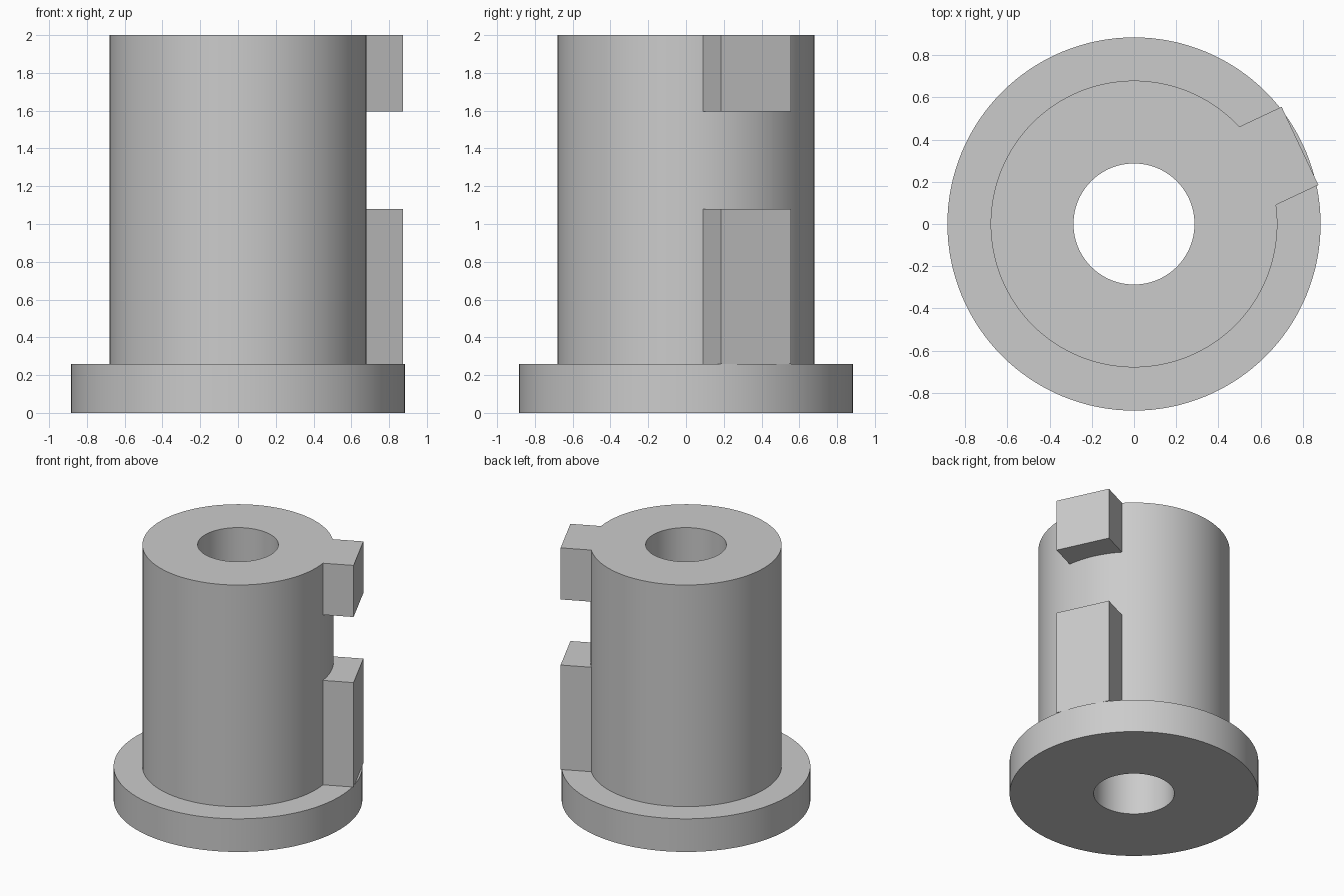
import bpy
import bmesh
from math import cos, sin, pi, radians
from mathutils import Matrix

old = bpy.data.objects.get("Cube")
if old:
    bpy.data.objects.remove(old, do_unlink=True)

# Single plain metal colour
metal = bpy.data.materials.new("plain grey")
metal.use_nodes = True
grey = (0.6, 0.6, 0.6, 1)
metal.diffuse_color = grey
metal.node_tree.nodes["Principled BSDF"].inputs["Base Color"].default_value = grey

BORE, BODY, FLANGE = 0.287, 0.68, 0.885
FLANGE_TOP, HEIGHT = 0.26, 2.0
KEY_ANGLE = radians(25.2)
KEY_REACH, KEY_WIDTH = 0.87, 0.41
SEGMENTS = 128


def add_object(name, bm):
    bmesh.ops.recalc_face_normals(bm, faces=bm.faces)
    mesh = bpy.data.meshes.new(name)
    bm.to_mesh(mesh)
    bm.free()
    mesh.materials.append(metal)
    obj = bpy.data.objects.new(name, mesh)
    bpy.context.collection.objects.link(obj)
    return obj


def lathe(name, profile):
    """Revolve a closed (radius, height) profile around z."""
    bm = bmesh.new()
    rings = []
    for i in range(SEGMENTS):
        a = 2 * pi * i / SEGMENTS
        rings.append([bm.verts.new((r * cos(a), r * sin(a), z)) for r, z in profile])
    for i, ring in enumerate(rings):
        following = rings[(i + 1) % SEGMENTS]
        for j in range(len(profile)):
            k = (j + 1) % len(profile)
            bm.faces.new((ring[j], following[j], following[k], ring[k]))
    return add_object(name, bm)


def key_block(name, bottom, top):
    """Box reaching out of the body along the key direction."""
    inner = 0.5
    bm = bmesh.new()
    bmesh.ops.create_cube(bm, size=1)
    bmesh.ops.scale(bm, vec=(KEY_REACH - inner, KEY_WIDTH, top - bottom), verts=bm.verts)
    bmesh.ops.translate(bm, vec=((KEY_REACH + inner) / 2, 0, (top + bottom) / 2), verts=bm.verts)
    bmesh.ops.rotate(bm, matrix=Matrix.Rotation(KEY_ANGLE, 3, 'Z'), verts=bm.verts)
    return add_object(name, bm)


# Flanged sleeve with a through bore
sleeve = lathe("flanged_sleeve", [
    (BORE, 0), (FLANGE, 0), (FLANGE, FLANGE_TOP),
    (BODY, FLANGE_TOP), (BODY, HEIGHT), (BORE, HEIGHT)])

# Two key blocks in line, merged into the sleeve
bpy.context.view_layer.objects.active = sleeve
for name, bottom, top in (("lower_key", FLANGE_TOP, 1.08), ("upper_key", 1.595, HEIGHT)):
    key = key_block(name, bottom, top)
    union = sleeve.modifiers.new(name, 'BOOLEAN')
    union.operation = 'UNION'
    union.solver = 'EXACT'
    union.object = key
    bpy.ops.object.modifier_apply(modifier=union.name)
    bpy.data.objects.remove(key, do_unlink=True)

# Smooth round walls, crisp edges
bpy.ops.object.select_all(action='DESELECT')
sleeve.select_set(True)
bpy.ops.object.shade_smooth_by_angle(angle=radians(30))
